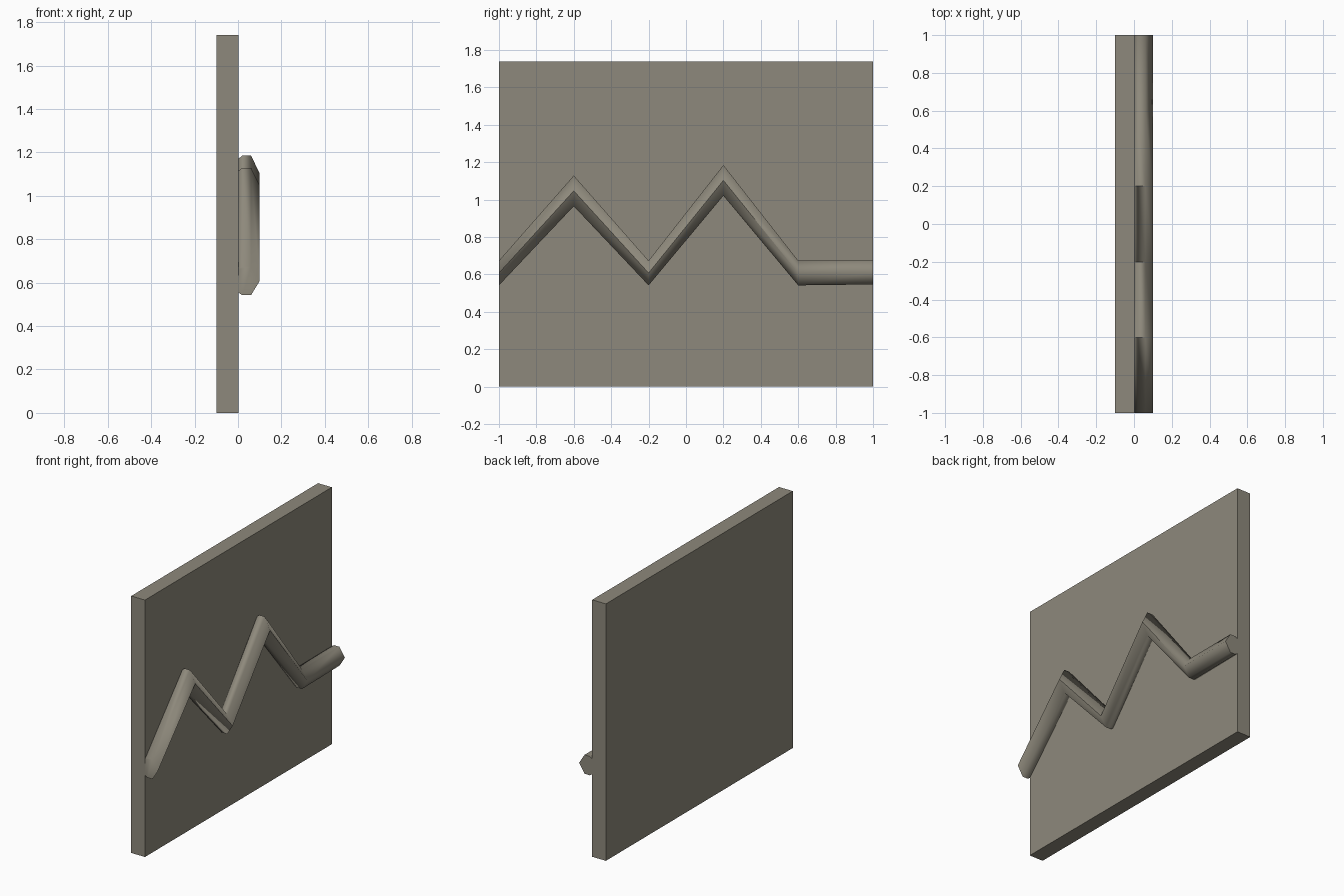
import bpy, bmesh

if "Cube" in bpy.data.objects:
    bpy.data.objects.remove(bpy.data.objects["Cube"])

stone = bpy.data.materials.new("warm_grey")
stone.diffuse_color = (0.27, 0.25, 0.20, 1)
stone.use_nodes = True
stone.node_tree.nodes["Principled BSDF"].inputs["Base Color"].default_value = stone.diffuse_color


def make_object(name, bm):
    bmesh.ops.recalc_face_normals(bm, faces=bm.faces[:])
    mesh = bpy.data.meshes.new(name)
    bm.to_mesh(mesh)
    bm.free()
    mesh.materials.append(stone)
    ob = bpy.data.objects.new(name, mesh)
    bpy.context.collection.objects.link(ob)
    return ob


# Flat wall panel
bm = bmesh.new()
bmesh.ops.create_cube(bm, size=1)
for v in bm.verts:
    v.co.x = v.co.x * 0.105 - 0.0475 - 0.0025
    v.co.y *= 2
    v.co.z = (v.co.z + 0.5) * 1.74
    v.co.x = -0.1 if v.co.x < -0.05 else 0.003
make_object("wall_panel", bm)

# Zigzag rail: rings in the x-z plane (y, centre height, half height)
path = [(-1.0, 0.608, 0.066), (-0.6, 1.047, 0.082), (-0.2, 0.608, 0.066),
        (0.2, 1.103, 0.082), (0.6, 0.608, 0.066), (1.0, 0.611, 0.064)]
section = [(0.1, 0), (0.06, 1), (0.02, 1), (0.0, 0.8),
           (0.0, -0.8), (0.02, -1), (0.06, -1)]
bm = bmesh.new()
rings = [[bm.verts.new((x, y, z + s * h)) for x, s in section] for y, z, h in path]
n = len(section)
for a, b in zip(rings, rings[1:]):
    for i in range(n):
        j = (i + 1) % n
        bm.faces.new((a[i], a[j], b[j], b[i]))
bm.faces.new(rings[0])
bm.faces.new(rings[-1])
rail = make_object("zigzag_rail", bm)

# Rounded shading along the rail, sharp at its ends and corners
bpy.context.view_layer.objects.active = rail
rail.select_set(True)
bpy.ops.object.shade_smooth_by_angle(angle=1.15)
